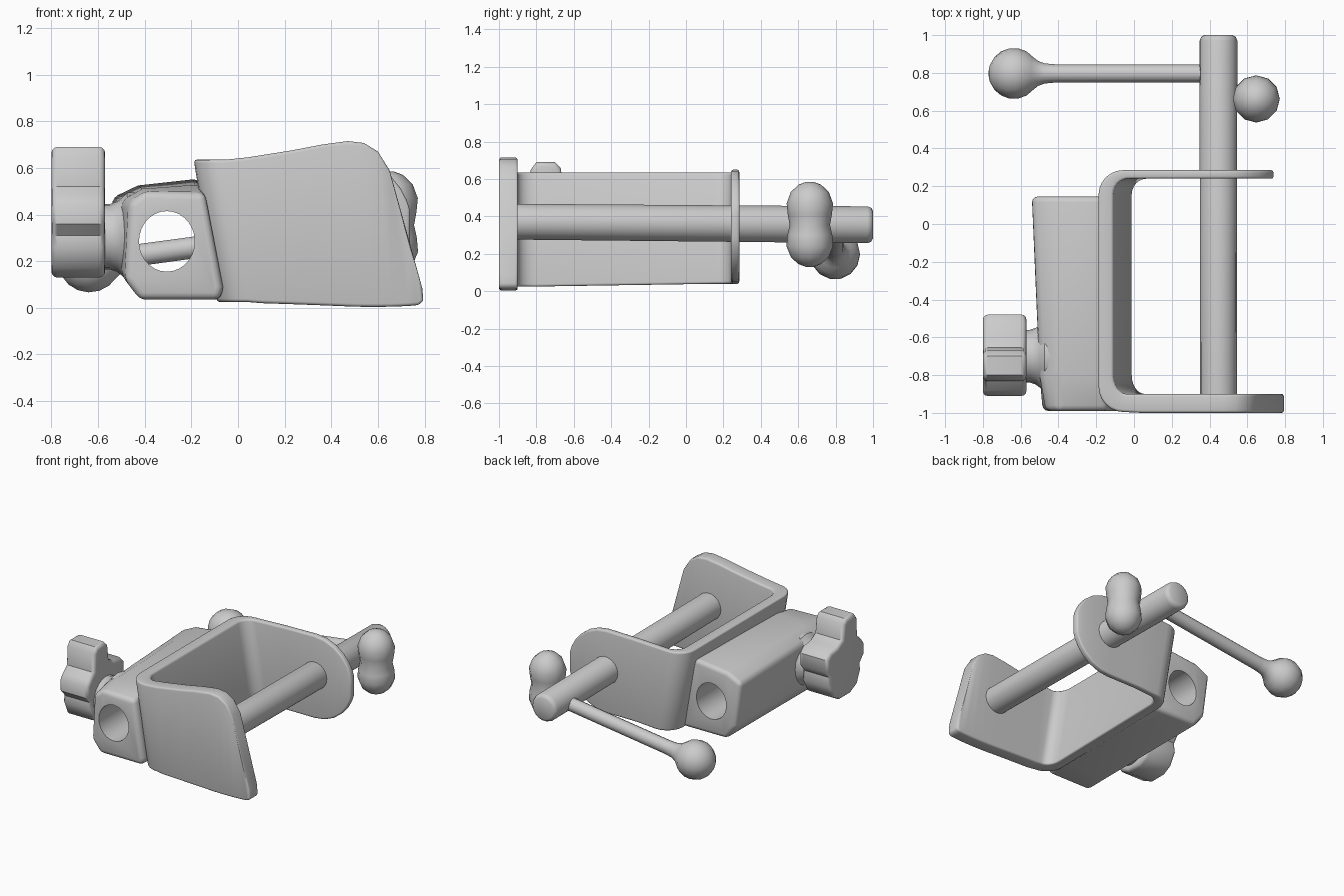
import bpy, bmesh, math
from mathutils import Vector

if "Cube" in bpy.data.objects:
    bpy.data.objects.remove(bpy.data.objects["Cube"])

grey = bpy.data.materials.new("light grey")
grey.diffuse_color = (0.6, 0.6, 0.6, 1)
grey.use_nodes = True
grey.node_tree.nodes["Principled BSDF"].inputs["Base Color"].default_value = grey.diffuse_color


def finish(name, bm, bevel=0, segs=3, limit=35, cutter=None):
    """Make an object, bake its bevel and cut, then smooth it by angle."""
    bmesh.ops.recalc_face_normals(bm, faces=bm.faces)
    me = bpy.data.meshes.new(name)
    bm.to_mesh(me)
    bm.free()
    ob = bpy.data.objects.new(name, me)
    bpy.context.collection.objects.link(ob)
    if bevel:
        m = ob.modifiers.new("Round", 'BEVEL')
        m.width, m.segments, m.angle_limit = bevel, segs, math.radians(limit)
    if cutter:
        m = ob.modifiers.new("Hole", 'BOOLEAN')
        m.operation, m.solver, m.object = 'DIFFERENCE', 'EXACT', cutter
    if bevel or cutter:
        dg = bpy.context.evaluated_depsgraph_get()
        ob.data = bpy.data.meshes.new_from_object(ob.evaluated_get(dg))
        ob.modifiers.clear()
    ob.data.materials.clear()
    ob.data.materials.append(grey)
    bpy.ops.object.select_all(action='DESELECT')
    ob.select_set(True)
    bpy.context.view_layer.objects.active = ob
    bpy.ops.object.shade_smooth_by_angle(angle=math.radians(40))
    return ob


def loft(rings):
    """Skin a list of equal-length point rings and cap both ends."""
    bm = bmesh.new()
    rows = [[bm.verts.new(p) for p in r] for r in rings]
    n = len(rows[0])
    for a, b in zip(rows, rows[1:]):
        for i in range(n):
            j = (i + 1) % n
            bm.faces.new((a[i], a[j], b[j], b[i]))
    bm.faces.new(rows[0])
    bm.faces.new(rows[-1][::-1])
    return bm


def lathe(start, end, profile, sides=16, squash=1.0):
    """Turn (distance, radius) pairs around the line start-end."""
    start = Vector(start)
    axis = (Vector(end) - start).normalized()
    u = axis.cross(Vector((0, 0, 1)) if abs(axis.z) < 0.9 else Vector((0, 1, 0))).normalized()
    v = axis.cross(u)
    angles = [2 * math.pi * i / sides for i in range(sides)]
    return loft([[start + axis * d + u * r * squash * math.cos(a) + v * r * math.sin(a)
                  for a in angles] for d, r in profile])


# U-shaped bracket: stations run from the front plate, round the web, to the rear tab
def station(xbo, xbi, xto, xti, yo, yi, zb, zt):
    return [(xbo, yo, zb), (xbi, yi, zb), (xti, yi, zt), (xto, yo, zt)]


rings = []
for xb, zb, xt, zt in [(.795, .03, .79, .085), (.775, .012, .725, .32), (.73, .008, .65, .59),
                       (.66, .005, .60, .67), (.58, .004, .54, .707), (.50, .005, .47, .715),
                       (.38, .01, .36, .70), (.25, .015, .23, .675), (.10, .02, .04, .645)]:
    rings.append(station(xb, xb, xt, xt, -1.0, -0.9, zb, zt))
SHEAR = 0.1
for i in range(7):
    t = math.radians(15 * i)
    s, c = math.sin(t), math.cos(t)
    xo, yo = -.06 - .13 * s, -.86 - .135 * c
    xi, yi = -.04 - .07 * s, -.80 - .10 * c
    rings.append(station(xo + SHEAR, xi + SHEAR, xo, xi, yo, yi, .025, .635))
for i in range(7):
    t = math.radians(15 * i)
    s, c = math.sin(t), math.cos(t)
    xo, yo = -.06 - .13 * c, .155 + .13 * s
    xi, yi = -.03 - .08 * c, .155 + .085 * s
    rings.append(station(xo + SHEAR, xi + SHEAR, xo, xi, yo, yi, .04, .635))
rings.append(station(.2, .2, .2, .2, .285, .24, .05, .645))
for deg in (0, 15, 30, 45, 57, 68, 78):
    t = math.radians(deg)
    x, h = .445 + .3 * math.sin(t), .3 * math.cos(t)
    rings.append(station(x, x, x, x, .285, .24, .35 - h, .35 + h))
finish("clamp_bracket", loft(rings), 0.016)

# Socket block with a bore running front to back
bore = finish("bore_cutter", lathe((-.305, -1.3, .285), (-.305, .5, .285),
                                   [(0, .13), (1.8, .13)], 28, 0.92))
bore.hide_render = True
front = [(-.485, .12), (-.42, .035), (-.08, .035), (-.065, .09),
         (-.14, .49), (-.40, .50), (-.465, .45)]
middle = [(-.50, .14), (-.42, .035), (-.06, .035), (-.06, .09),
          (-.155, .53), (-.41, .51), (-.50, .46)]
back = [(-.50, .14), (-.42, .04), (-.06, .04), (-.06, .09),
        (-.165, .555), (-.43, .525), (-.545, .47)]
finish("socket_block", loft([[(x, y, z) for x, z in p] for p, y in
                             ((front, -.99), (middle, -.8), (back, .145))]),
       0.03, 3, 25, bore)
bpy.data.objects.remove(bore)

# Lobed tightening knob and its flared neck
lobes = [(-.83, .65), (-.80, .69), (-.70, .69), (-.67, .66), (-.655, .55), (-.60, .52),
         (-.52, .51), (-.48, .47), (-.48, .38), (-.52, .33), (-.51, .26), (-.56, .17),
         (-.63, .13), (-.75, .13), (-.83, .17), (-.87, .26), (-.865, .31), (-.91, .36),
         (-.91, .44), (-.88, .48), (-.835, .52)]
finish("knob", loft([[(x, y, z) for y, z in lobes] for x in (-.8, -.57)]), 0.025, 3, 60)
finish("knob_neck", lathe((-.6, -.70, .305), (-.4, -.70, .305),
                          [(0, .14), (.05, .14), (.08, .15), (.1, .165), (.125, .19), (.17, .19)], 20))

# Clamping screw
finish("clamp_screw", lathe((.447, -.93, .372), (.447, 1.0, .355),
                            [(0, .097), (1.9, .1), (1.92, .092), (1.93, .075)], 18))

# Handle bar flaring into a ball at its far end
R = .135
ball = [(R - R * math.cos(math.radians(a)), R * math.sin(math.radians(a)))
        for a in (4, 20, 40, 60, 80, 100, 120, 140)]
finish("handle_bar", lathe((-.77, .797, .18), (.45, .797, .345),
                           ball + [(.265, .066), (.30, .053), (.36, .048), (1.22, .047)], 14))

# Two-lobed end grip beside the screw
finish("handle_grip", lathe((.647, .662, .13), (.647, .662, .585),
                            [(0, .02), (.015, .06), (.05, .1), (.11, .125), (.17, .12),
                             (.225, .108), (.28, .118), (.34, .124), (.40, .102),
                             (.44, .06), (.455, .02)], 12))
